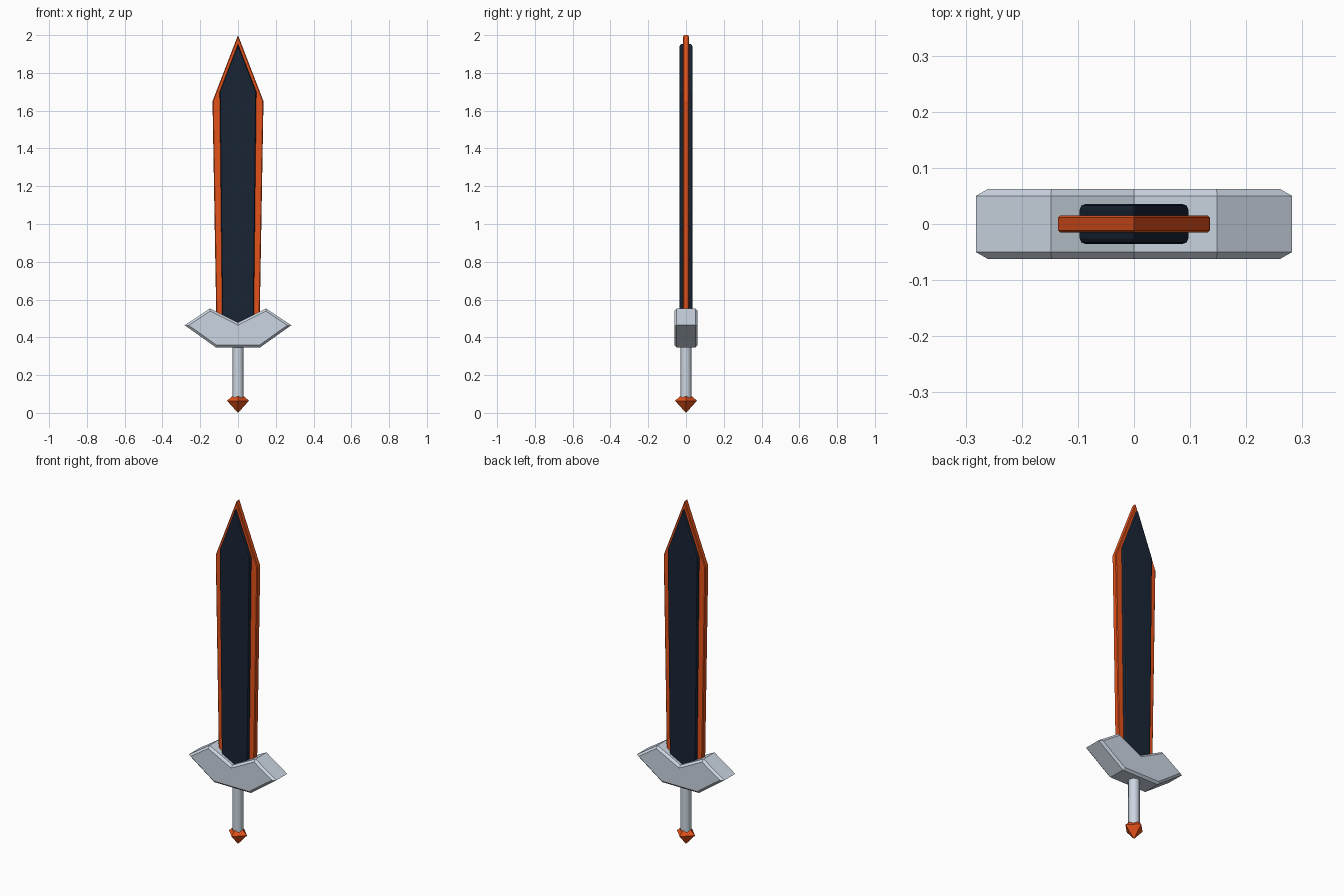
import bpy
import bmesh
from math import radians

cube = bpy.data.objects.get("Cube")
if cube:
    bpy.data.objects.remove(cube, do_unlink=True)


def make_material(name, rgb):
    mat = bpy.data.materials.new(name)
    mat.use_nodes = True
    color = (*rgb, 1)
    mat.diffuse_color = color
    mat.node_tree.nodes["Principled BSDF"].inputs["Base Color"].default_value = color
    return mat


orange = make_material("burnt orange", (0.78, 0.085, 0.011))
navy = make_material("dark navy", (0.0095, 0.018, 0.036))
steel = make_material("pale steel", (0.6, 0.67, 0.76))


def add_object(name, bm, mat):
    bmesh.ops.recalc_face_normals(bm, faces=bm.faces)
    mesh = bpy.data.meshes.new(name)
    bm.to_mesh(mesh)
    bm.free()
    mesh.materials.append(mat)
    obj = bpy.data.objects.new(name, mesh)
    bpy.context.collection.objects.link(obj)
    return obj


def slab(name, half, depth, mat, bevel, segments):
    """Mirror a right-hand (x, z) outline, extrude it along y, soften both rims."""
    outline = half + [(-x, z) for x, z in reversed(half) if x > 0]
    bm = bmesh.new()
    face = bm.faces.new([bm.verts.new((x, -depth, z)) for x, z in outline])
    ext = bmesh.ops.extrude_face_region(bm, geom=[face], use_keep_orig=True)
    moved = [v for v in ext["geom"] if isinstance(v, bmesh.types.BMVert)]
    bmesh.ops.translate(bm, verts=moved, vec=(0, 2 * depth, 0))
    bmesh.ops.recalc_face_normals(bm, faces=bm.faces)
    rim = [e for e in bm.edges if abs(e.verts[0].co.y - e.verts[1].co.y) < depth]
    bmesh.ops.bevel(bm, geom=rim, offset=bevel, segments=segments,
                    profile=0.5, affect="EDGES")
    return add_object(name, bm, mat)


def lathe(name, rings, sides, mat):
    """Stack cone sections given as (radius, z)."""
    bm = bmesh.new()
    for i, ((r1, z1), (r2, z2)) in enumerate(zip(rings, rings[1:])):
        part = bmesh.ops.create_cone(
            bm, segments=sides, radius1=r1, radius2=r2, depth=z2 - z1,
            cap_ends=i == len(rings) - 2)
        bmesh.ops.translate(bm, verts=part["verts"], vec=(0, 0, (z1 + z2) / 2))
    bmesh.ops.remove_doubles(bm, verts=bm.verts, dist=0.0005)
    # Drop the hidden cap between stacked sections
    inner = [f for f in bm.faces if abs(f.normal.z) > 0.99
             and rings[0][1] + 0.001 < f.calc_center_median().z < rings[-1][1] - 0.001]
    bmesh.ops.delete(bm, geom=inner, context="FACES_ONLY")
    return add_object(name, bm, mat)


# Blade: thin cutting edge with a thicker core through it
slab("blade_edge", [(0.114, 0.45), (0.135, 1.65), (0, 2.0)], 0.0155, orange, 0.004, 1)
slab("blade_core", [(0.083, 0.45), (0.097, 1.7), (0, 1.953)], 0.0355, navy, 0.01, 2)

# Winged guard with a notch in the top
slab("guard", [(0.118, 0.347), (0.282, 0.464), (0.148, 0.553), (0, 0.478)],
     0.062, steel, 0.012, 1)

# Handle and four-sided pommel
grip = lathe("grip", [(0.03, 0.07), (0.03, 0.36)], 8, steel)
lathe("pommel", [(0, 0), (0.058, 0.064), (0.03, 0.09)], 4, orange)

# Smooth the round handle
bpy.ops.object.select_all(action="DESELECT")
grip.select_set(True)
bpy.context.view_layer.objects.active = grip
bpy.ops.object.shade_smooth_by_angle(angle=radians(50))
